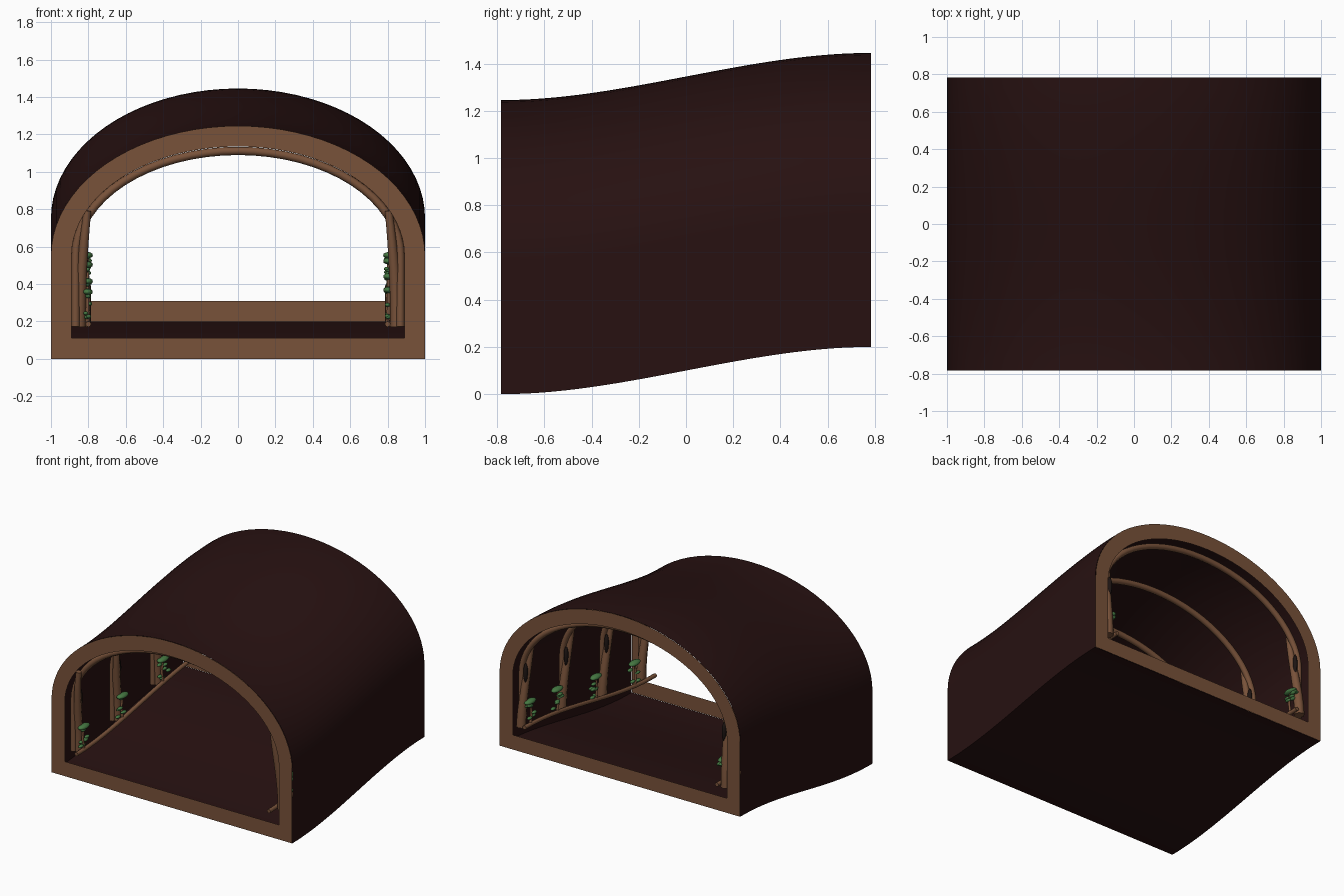
import bpy, bmesh, math, random
from mathutils import Vector

random.seed(4)
if "Cube" in bpy.data.objects:
    bpy.data.objects.remove(bpy.data.objects["Cube"], do_unlink=True)

HALF = 0.783      # half length of the tunnel
SPRING = 0.55     # height where the arch starts
FOOT = 0.17       # height of the rib feet and rails above the floor


def material(name, rgb):
    m = bpy.data.materials.new(name)
    m.use_nodes = True
    m.diffuse_color = (*rgb, 1)
    bsdf = m.node_tree.nodes["Principled BSDF"]
    bsdf.inputs["Base Color"].default_value = (*rgb, 1)
    bsdf.inputs["Roughness"].default_value = 0.9
    return m


EARTH = material("dark earth", (0.02, 0.0055, 0.0055))
WOOD = material("brown wood", (0.19, 0.085, 0.042))
LEAF = material("leaf green", (0.06, 0.19, 0.055))
HOLLOW = material("dark hollow", (0.012, 0.007, 0.006))


def rise(y):
    """Height of the sloping floor at a given depth."""
    t = min(1, max(0, (y + HALF) / (2 * HALF)))
    return 0.2 * t * t * (3 - 2 * t)


def arch(half_width, base, height, steps=40):
    """Arched outline: straight legs and an elliptical top."""
    pts = [(half_width, base)]
    for i in range(steps + 1):
        a = math.pi * i / steps
        pts.append((half_width * math.cos(a), SPRING + height * math.sin(a)))
    return pts + [(-half_width, base)]


def finish(bm, name, mat, angle=40):
    mesh = bpy.data.meshes.new(name)
    bm.to_mesh(mesh)
    bm.free()
    mesh.materials.append(mat)
    obj = bpy.data.objects.new(name, mesh)
    bpy.context.collection.objects.link(obj)
    bpy.ops.object.select_all(action="DESELECT")
    obj.select_set(True)
    bpy.context.view_layer.objects.active = obj
    bpy.ops.object.shade_smooth_by_angle(angle=math.radians(angle))
    return obj


def bridge(bm, a, b):
    """Closed strip of quads between two loops."""
    for i in range(len(a)):
        j = (i + 1) % len(a)
        bm.faces.new((a[i], a[j], b[j], b[i]))


def add_loop(bm, pts, y):
    return [bm.verts.new((x, y, z + rise(y))) for x, z in pts]


def tube(name, pts, radii, mat, sides=8):
    """Capped tube along a path, with one radius per point."""
    bm = bmesh.new()
    pts = [Vector(p) for p in pts]
    loops = []
    for i, p in enumerate(pts):
        d = (pts[min(i + 1, len(pts) - 1)] - pts[max(i - 1, 0)]).normalized()
        ref = Vector((1, 0, 0)) if abs(d.y) > 0.8 else Vector((0, 1, 0))
        u = d.cross(ref).normalized()
        v = d.cross(u)
        ring = []
        for k in range(sides):
            a = 2 * math.pi * k / sides
            ring.append(bm.verts.new(p + radii[i] * (u * math.cos(a) + v * math.sin(a))))
        loops.append(ring)
    for a, b in zip(loops, loops[1:]):
        bridge(bm, a, b)
    bm.faces.new(loops[0])
    bm.faces.new(loops[-1])
    bmesh.ops.recalc_face_normals(bm, faces=bm.faces)
    return finish(bm, name, mat, 60)


def blobs(name, items, mat):
    """Flattened balls given as centre and radii."""
    bm = bmesh.new()
    for centre, size in items:
        new = bmesh.ops.create_icosphere(bm, subdivisions=2, radius=1)["verts"]
        bmesh.ops.scale(bm, vec=size, verts=new)
        bmesh.ops.translate(bm, vec=centre, verts=new)
    return finish(bm, name, mat, 60)


# Thin tunnel shell, including the floor
outer = arch(1.0, 0, 0.695)
inner = arch(0.89, 0.11, 0.585)
bm = bmesh.new()
rows = 28
loops = [add_loop(bm, outer, -HALF + 2 * HALF * i / rows) for i in range(rows + 1)]
for a, b in zip(loops, loops[1:]):
    bridge(bm, a, b)
bmesh.ops.recalc_face_normals(bm, faces=bm.faces)
finish(bm, "tunnel_shell", EARTH)

# Flat wooden frames around both openings
for name, y in (("front_frame", -HALF - 0.002), ("back_frame", HALF + 0.002)):
    bm = bmesh.new()
    a, b = add_loop(bm, outer, y), add_loop(bm, inner, y)
    bridge(bm, *((a, b) if y > 0 else (b, a)))
    finish(bm, name, WOOD)

# Arched ribs, each with a tapered trunk and a dark hollow on either side
for n, y in enumerate((-0.71, -0.25, 0.23, 0.71)):
    path = [(x, y, z + rise(y)) for x, z in arch(0.868, FOOT, 0.56, 32)]
    tube(f"arch_rib_{n}", path, [0.022] * len(path), WOOD)
    for side, label in ((1, "left"), (-1, "right")):
        trunk, radii = [], []
        for i in range(9):
            t = i / 8
            x = 0.85 - 0.015 * t - 0.03 * t * t
            trunk.append((side * x, y + 0.03 * math.cos(3 * t), FOOT + 0.62 * t + rise(y)))
            radii.append(0.036 - 0.016 * t)
        tube(f"{label}_trunk_{n}", trunk, radii, WOOD)
        blobs(f"{label}_hollow_{n}",
              [((side * 0.825, y + 0.015, 0.57 + rise(y)), (0.016, 0.018, 0.075))], HOLLOW)

# Low rails following the slope along both walls
for side, label in ((1, "left"), (-1, "right")):
    ys = [-0.777 + 1.554 * i / 20 for i in range(21)]
    tube(f"{label}_rail", [(side * 0.8, y, FOOT + 0.015 + rise(y)) for y in ys],
         [0.015] * len(ys), WOOD)

# Small leafy plants growing from the rails
spots = {"left": (1, (-0.54, -0.08, 0.38, 0.70)),
         "right": (-1, (-0.68, -0.22, 0.26, 0.70))}
for label, (side, ys) in spots.items():
    for n, y in enumerate(ys):
        x, base = side * 0.805, FOOT + rise(y)
        tube(f"{label}_stem_{n}", [(x, y, base), (x, y - 0.015, base + 0.1),
                                   (x, y, base + 0.18)], [0.012, 0.009, 0.007], WOOD, 6)
        leaves = [((x, y, base + 0.185), (0.03, 0.06, 0.018))]
        for k in range(7):
            dy = random.uniform(-0.05, 0.05)
            dz = random.uniform(0.03, 0.17)
            leaves.append(((x + random.uniform(-0.012, 0.012), y + dy, base + dz),
                           (0.014, 0.026, 0.011)))
        blobs(f"{label}_leaves_{n}", leaves, LEAF)
